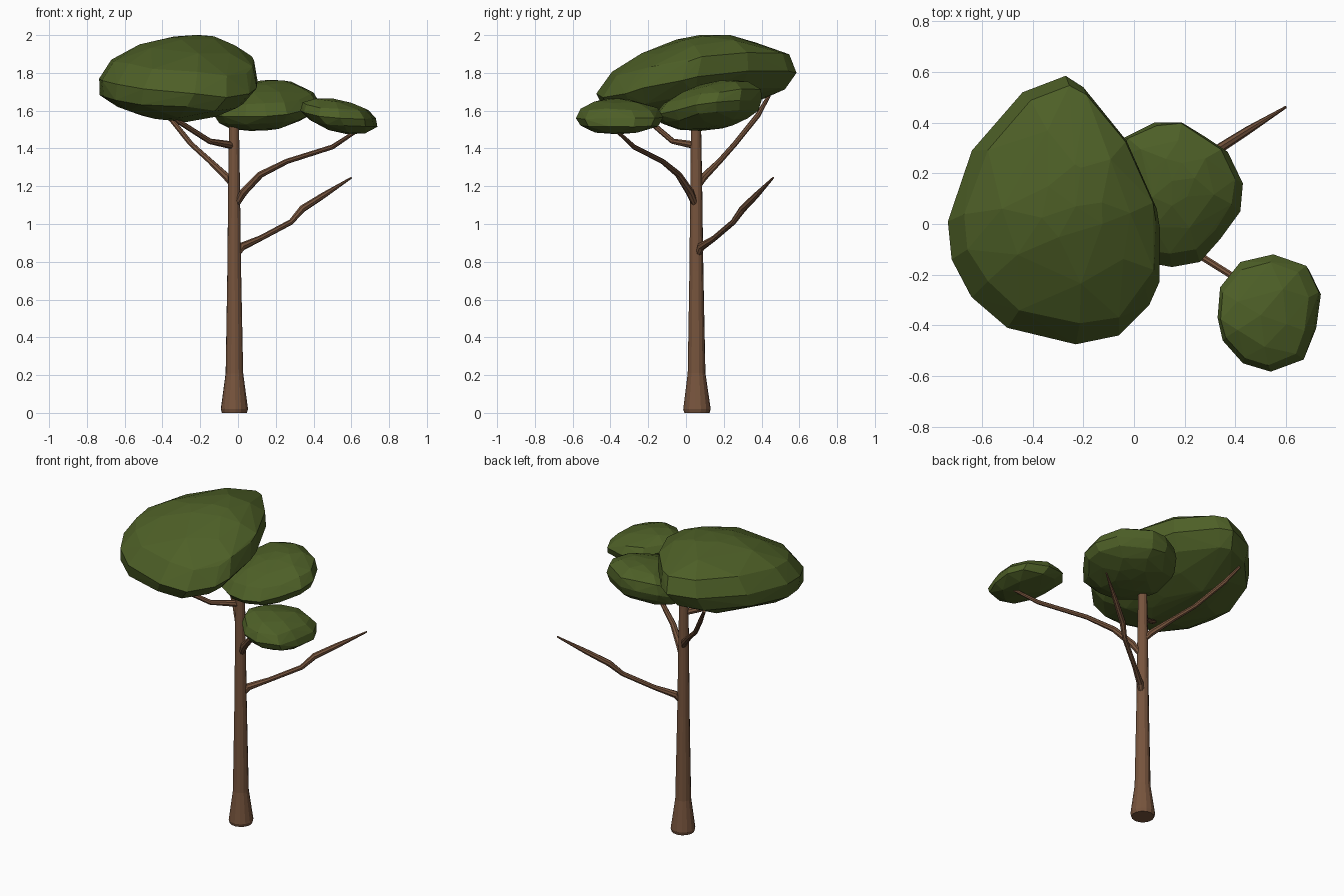
import bpy, bmesh, math, random
from mathutils import Vector

random.seed(4)


def material(name, color):
    m = bpy.data.materials.new(name)
    m.diffuse_color = color
    return m


BARK = material("bark", (0.185, 0.09, 0.047, 1))
LEAF = material("leaf", (0.075, 0.115, 0.02, 1))


def finish(bm, name, mat):
    bmesh.ops.recalc_face_normals(bm, faces=bm.faces)
    mesh = bpy.data.meshes.new(name)
    bm.to_mesh(mesh)
    bm.free()
    mesh.materials.append(mat)
    bpy.context.collection.objects.link(bpy.data.objects.new(name, mesh))


def tube(name, path, sides):
    """Faceted tapering tube through (x, y, z, radius) stations."""
    bm = bmesh.new()
    pts = [Vector(p[:3]) for p in path]
    rings = []
    for i, p in enumerate(pts):
        d = pts[min(i + 1, len(pts) - 1)] - pts[max(i - 1, 0)]
        side = d.cross(Vector((0.3, -1, 0))).normalized()
        other = d.normalized().cross(side)
        rings.append([bm.verts.new(p + path[i][3] * (
            side * math.cos(2 * math.pi * k / sides) + other * math.sin(2 * math.pi * k / sides)))
            for k in range(sides)])
    for a, b in zip(rings, rings[1:]):
        for k in range(sides):
            n = (k + 1) % sides
            bm.faces.new((a[k], a[n], b[n], b[k]))
    bm.faces.new(rings[0])
    bm.faces.new(rings[-1])
    finish(bm, name, BARK)


def clump(name, outline, top, bottom, levels=(25, 50, 70), fullness=(0.95, 0.95)):
    """Faceted leaf mass: widest outline rounded off to a top and a bottom point."""
    bm = bmesh.new()
    rim = [Vector(p) for p in outline]
    c = sum(rim, Vector()) / len(rim)
    for p in rim:
        bm.verts.new(p)
    for pole, power in zip((Vector(top), Vector(bottom)), fullness):
        bm.verts.new(pole)
        for n, deg in enumerate(levels):
            a = math.radians(deg)
            w, h = math.cos(a) ** power, math.sin(a)
            for p in rim[n % 2::1 if n == 0 else 2]:
                j = Vector([random.uniform(-0.007, 0.007) for _ in range(3)])
                bm.verts.new(c + (p - c) * w + (pole - c) * h + j * w)
    res = bmesh.ops.convex_hull(bm, input=bm.verts)
    loose = {v for v in res["geom_interior"] + res["geom_unused"] if isinstance(v, bmesh.types.BMVert)}
    bmesh.ops.delete(bm, geom=list(loose), context="VERTS")
    finish(bm, name, LEAF)


# Trunk with flared foot
tube("trunk", [(-0.019, 0.058, 0, 0.067), (-0.019, 0.058, 0.02, 0.073), (-0.019, 0.056, 0.21, 0.047),
               (-0.02, 0.055, 0.75, 0.037), (-0.021, 0.054, 1.25, 0.031), (-0.021, 0.053, 1.57, 0.026)], 14)

# Branches
tube("bare_branch", [(-0.01, 0.06, 0.83, 0.014), (0.02, 0.08, 0.88, 0.022), (0.12, 0.15, 0.925, 0.015),
                     (0.28, 0.25, 1.01, 0.015), (0.34, 0.3, 1.08, 0.019), (0.45, 0.37, 1.15, 0.016),
                     (0.6, 0.462, 1.245, 0.005)], 8)
tube("right_branch", [(-0.01, 0.05, 1.1, 0.016), (0.03, 0.02, 1.17, 0.022), (0.12, -0.04, 1.262, 0.018),
                      (0.26, -0.125, 1.332, 0.014), (0.5, -0.275, 1.408, 0.013), (0.64, -0.375, 1.5, 0.009)], 8)
tube("back_branch", [(-0.025, 0.065, 1.2, 0.015), (-0.055, 0.09, 1.245, 0.021), (-0.15, 0.18, 1.335, 0.015),
                     (-0.25, 0.26, 1.425, 0.014), (-0.37, 0.38, 1.575, 0.014), (-0.44, 0.44, 1.68, 0.009)], 8)
tube("left_branch", [(-0.02, 0.055, 1.405, 0.015), (-0.05, 0.03, 1.42, 0.02), (-0.15, -0.07, 1.438, 0.015),
                     (-0.31, -0.19, 1.54, 0.014), (-0.38, -0.25, 1.6, 0.009)], 8)

# Leaf clumps
clump("large_foliage", [
    (-0.27, 0.585, 1.8), (-0.44, 0.52, 1.79), (-0.64, 0.29, 1.78), (-0.735, 0.01, 1.77), (-0.72, -0.14, 1.76),
    (-0.64, -0.29, 1.74), (-0.5, -0.41, 1.715), (-0.23, -0.475, 1.69), (-0.06, -0.44, 1.67), (0.06, -0.32, 1.69),
    (0.1, -0.23, 1.72), (0.103, -0.02, 1.76), (0.09, 0.06, 1.78), (-0.03, 0.33, 1.81), (-0.2, 0.54, 1.81)],
    (-0.23, 0.07, 2.0), (-0.36, -0.01, 1.56), fullness=(1.15, 0.95))
clump("middle_foliage", [
    (0.08, 0.4, 1.655), (0.19, 0.4, 1.655), (0.28, 0.345, 1.655), (0.37, 0.285, 1.655), (0.43, 0.16, 1.645),
    (0.42, 0.05, 1.63), (0.34, -0.06, 1.6), (0.26, -0.15, 1.58), (0.15, -0.17, 1.57), (0.04, -0.15, 1.57),
    (-0.08, -0.07, 1.57), (-0.127, 0.08, 1.575), (-0.1, 0.25, 1.6), (-0.04, 0.34, 1.635)],
    (0.15, 0.17, 1.758), (0.15, 0.15, 1.503), fullness=(1.05, 0.95))
clump("small_foliage", [
    (0.55, -0.12, 1.565), (0.68, -0.165, 1.56), (0.73, -0.27, 1.56), (0.71, -0.42, 1.56), (0.67, -0.535, 1.555),
    (0.54, -0.583, 1.56), (0.43, -0.55, 1.57), (0.35, -0.46, 1.59), (0.33, -0.37, 1.6), (0.34, -0.25, 1.59),
    (0.42, -0.15, 1.58)],
    (0.5, -0.36, 1.665), (0.58, -0.36, 1.475), (28, 58), (1.0, 1.0))
